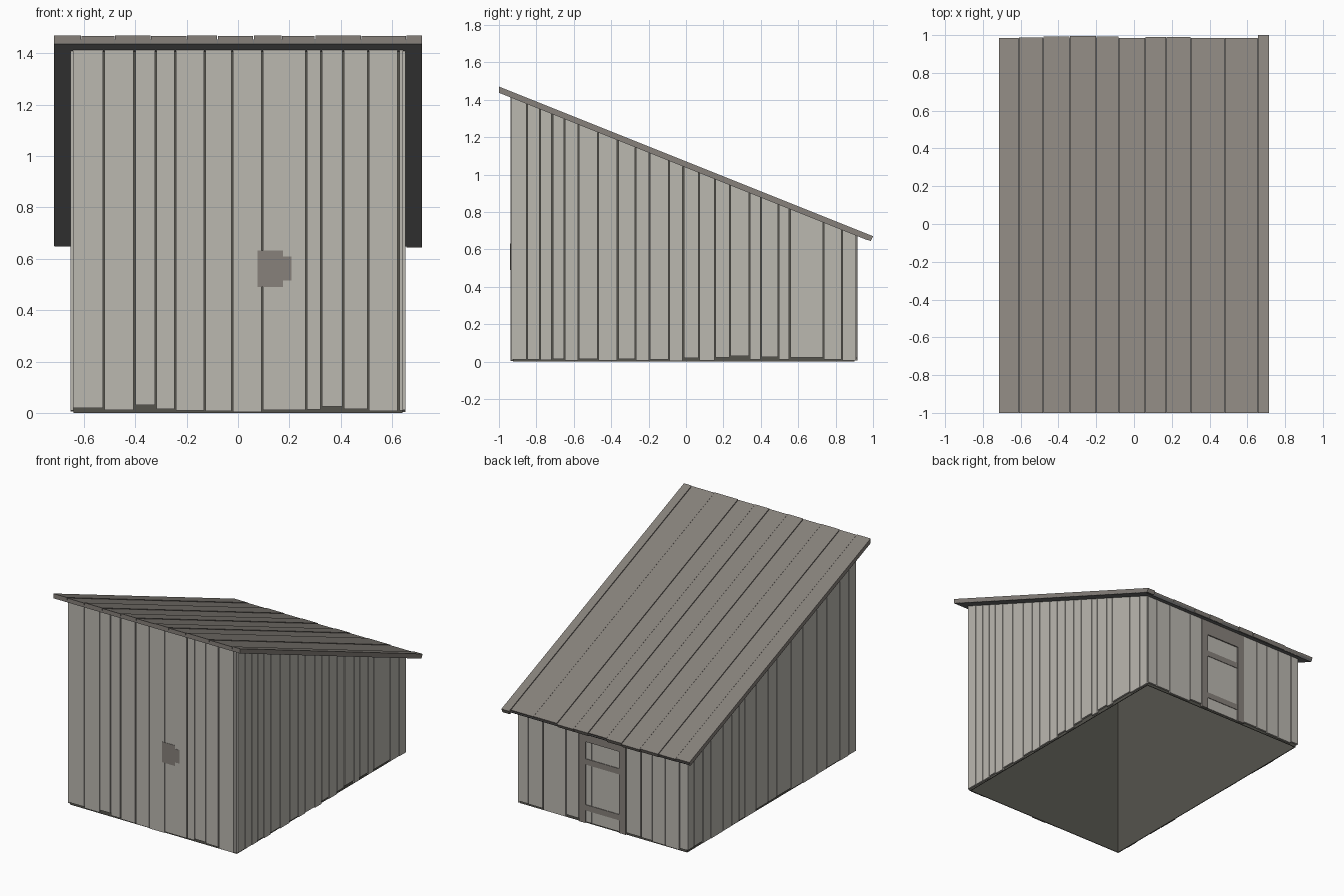
import bpy
import bmesh
import random

random.seed(4)
cube = bpy.data.objects.get("Cube")
if cube:
    bpy.data.objects.remove(cube, do_unlink=True)


def make_material(name, red, green, blue):
    """Flat material from display-space channel values."""
    linear = [((c + 0.055) / 1.055) ** 2.4 for c in (red, green, blue)] + [1]
    mat = bpy.data.materials.new(name)
    mat.use_nodes = True
    mat.diffuse_color = linear
    shader = mat.node_tree.nodes["Principled BSDF"]
    shader.inputs["Base Color"].default_value = linear
    shader.inputs["Roughness"].default_value = 0.9
    return mat


board_grey = make_material("weathered board grey", 0.735, 0.722, 0.692)
trim_brown = make_material("roof and trim brown", 0.53, 0.508, 0.484)
core_dark = make_material("dark wall lining", 0.33, 0.326, 0.3)
felt_grey = make_material("grey roof underlay", 0.49, 0.49, 0.49)

THICK = 0.033
HALF_X, FRONT_Y, BACK_Y = 0.652, -0.938, 0.913
BOARD = 0.012
LINING = 0.005
WIDE_GAP, FINE_GAP = 0.006, 0.003


def roof_top(y):
    return 1.47 - 0.4 * (y + 1)


def eave(y):
    return roof_top(y) - THICK


def level(z):
    return lambda y: z


def add_slab(bm, x0, x1, y0, y1, bottom, top, undercut=0):
    """Box whose lower and upper faces follow height functions of y."""
    corners = [(x0, y0), (x1, y0), (x1, y1), (x0, y1)]
    feet = corners[:2] + [(x, y - undercut) for x, y in corners[2:]]
    low = [bm.verts.new((x, y, bottom(y))) for x, y in feet]
    high = [bm.verts.new((x, y, top(y))) for x, y in corners]
    bm.faces.new(low[::-1])
    bm.faces.new(high)
    for i in range(4):
        j = (i + 1) % 4
        bm.faces.new((low[i], low[j], high[j], high[i]))


def build(name, material, slabs):
    """One mesh object made from a list of slabs."""
    bm = bmesh.new()
    for slab in slabs:
        add_slab(bm, *slab)
    mesh = bpy.data.meshes.new(name)
    bm.to_mesh(mesh)
    bm.free()
    mesh.materials.append(material)
    obj = bpy.data.objects.new(name, mesh)
    bpy.context.collection.objects.link(obj)


def spans(edges, gap):
    """Neighbouring plank edges, pulled apart by the gap."""
    return [(a + gap / 2, b - gap / 2) for a, b in zip(edges, edges[1:])]


def ragged(count):
    return [random.uniform(0.005, 0.025) for _ in range(count)]


# Thin lining behind the boards; the shed is hollow and open underneath
lining_x = HALF_X - BOARD
lining_front, lining_back = FRONT_Y + BOARD, BACK_Y - BOARD
for name, x0, x1, y0, y1 in (
        ("front_lining", -lining_x, lining_x, lining_front, lining_front + LINING),
        ("back_lining", -lining_x, lining_x, lining_back - LINING, lining_back),
        ("positive_side_lining", lining_x - LINING, lining_x,
         lining_front + LINING, lining_back - LINING),
        ("negative_side_lining", -lining_x, LINING - lining_x,
         lining_front + LINING, lining_back - LINING)):
    build(name, core_dark, [(x0, x1, y0, y1, level(0), eave)])

# Front wall boards
front_edges = [-0.645, -0.522, -0.403, -0.32, -0.245, -0.13, -0.023, 0.095,
               0.265, 0.325, 0.41, 0.507, 0.625, 0.645]
front_feet = [0.02, 0.012, 0.03, 0.015, 0.01, 0.008, 0.004, 0.012,
              0.014, 0.024, 0.016, 0.007, 0.01]
build("front_wall_boards", board_grey, [
    (a, b, FRONT_Y, lining_front, level(z), eave)
    for (a, b), z in zip(spans(front_edges, WIDE_GAP), front_feet)])

# Side wall boards
right_edges = [-0.935, -0.85, -0.78, -0.715, -0.65, -0.575, -0.47, -0.365,
               -0.27, -0.195, -0.09, -0.015, 0.07, 0.155, 0.235, 0.34,
               0.4, 0.495, 0.555, 0.735, 0.835, BACK_Y]
right_feet = [0.012, 0.01, 0.008, 0.015, 0.005, 0.015, 0.005, 0.015,
              0.006, 0.01, 0.003, 0.02, 0.006, 0.022, 0.03, 0.01,
              0.025, 0.01, 0.022, 0.01, 0.007]
left_edges = [-0.935, -0.85, -0.75, -0.61, -0.5, -0.345, -0.22, -0.06, 0.03,
              0.16, 0.29, 0.35, 0.43, 0.525, 0.66, 0.745, 0.84, BACK_Y]
for name, x, edges, feet in (
        ("positive_side_boards", lining_x, right_edges, right_feet),
        ("negative_side_boards", -HALF_X, left_edges, ragged(len(left_edges)))):
    build(name, board_grey, [
        (x, x + BOARD, a, b, level(z), eave)
        for (a, b), z in zip(spans(edges, WIDE_GAP), feet)])

# Back wall boards on both sides of the doorway
DOOR = 0.18
JAMB = 0.05
for name, edges in (
        ("back_boards_negative", [-0.645, -0.59, -0.48, -0.38, -0.294, -DOOR]),
        ("back_boards_positive", [DOOR, 0.28, 0.457, 0.57, 0.645])):
    build(name, board_grey, [
        (a, b, lining_back, BACK_Y, level(z), eave)
        for (a, b), z in zip(spans(edges, WIDE_GAP), ragged(len(edges)))])

# Door planks, frame and rails
INNER = DOOR - JAMB
HEADER = 0.568
build("door_planks", board_grey, [
    (a, b, lining_back, BACK_Y - BOARD / 3, level(0.01), level(HEADER))
    for a, b in spans([-INNER, 0.085, INNER], FINE_GAP)])
frame = [(s - JAMB / 2, s + JAMB / 2, lining_back, BACK_Y + BOARD / 3, level(0.005), eave)
         for s in (INNER + JAMB / 2, -INNER - JAMB / 2)]
frame.append((-INNER, INNER, lining_back, BACK_Y + BOARD / 3, level(HEADER), eave))
build("door_frame", trim_brown, frame)
build("door_rails", trim_brown, [
    (-INNER, INNER, lining_back, BACK_Y, level(z), level(z + 0.04))
    for z in (0.09, 0.408)])

# Latch plate on the front wall
build("front_latch", trim_brown, [
    (0.075, 0.175, FRONT_Y - 0.002, FRONT_Y, level(0.49), level(0.632)),
    (0.175, 0.209, FRONT_Y - 0.002, FRONT_Y, level(0.515), level(0.608))])

# Roof planks with uneven lower ends, over a thin underlay
roof_edges = [-0.717, -0.61, -0.48, -0.34, -0.2, -0.08, 0.06, 0.17, 0.3,
              0.48, 0.655, 0.717]
roof_ends = [0.985, 0.988, 0.992, 0.996, 0.992, 0.984, 0.99, 0.99, 0.985,
             0.984, 1.0]
roof = []
for i, ((a, b), end) in enumerate(zip(spans(roof_edges, FINE_GAP), roof_ends)):
    drop = 0.003 * (i % 2)
    roof.append((a, b, -1, end, lambda y: eave(y) + 0.002,
                 lambda y, d=drop: roof_top(y) - d, BOARD))
build("roof_planks", trim_brown, roof)
build("roof_underlay", felt_grey, [
    (-0.715, 0.715, -0.999, 0.983, eave, lambda y: eave(y) + THICK / 2, BOARD)])
